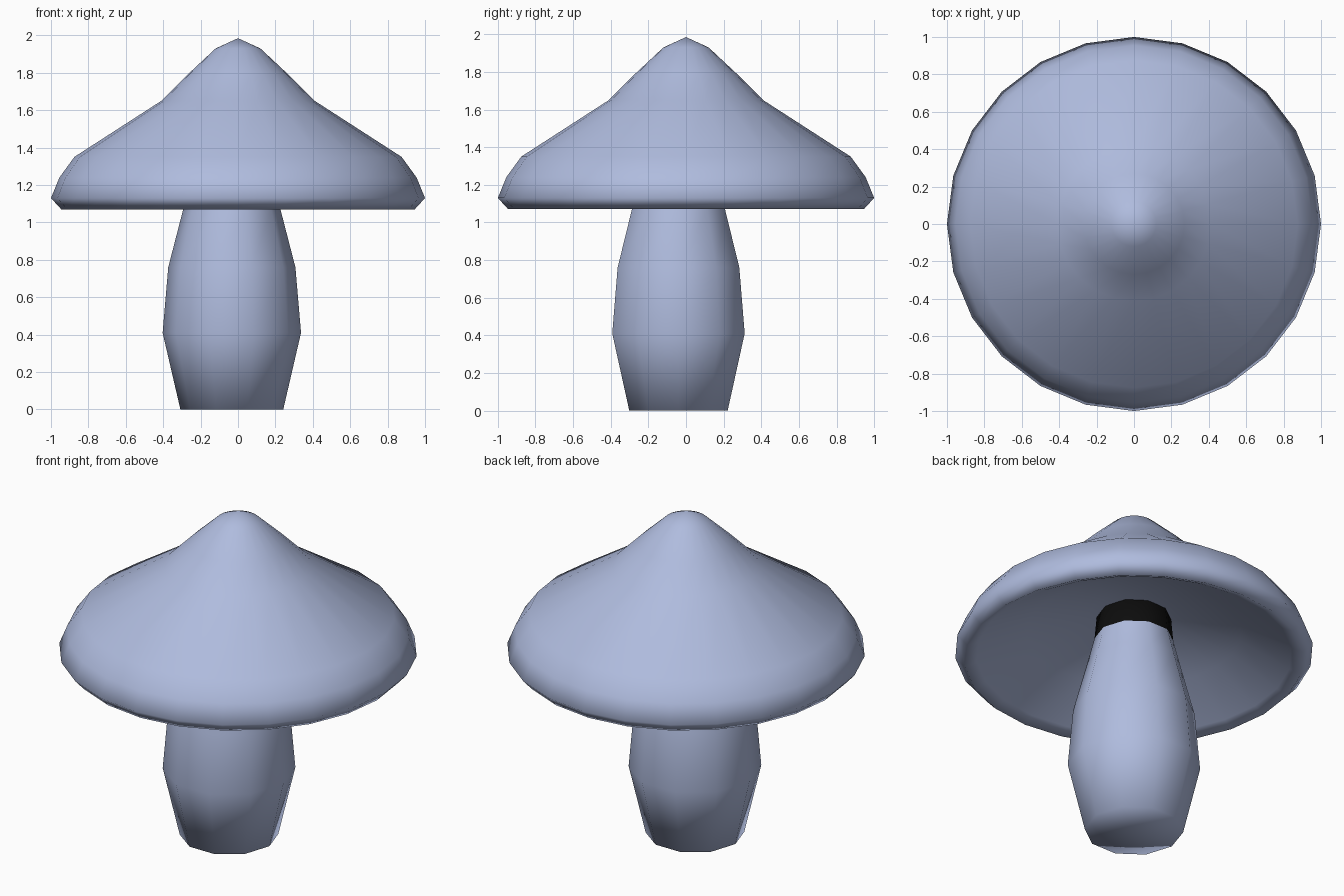
import bpy, bmesh
from math import cos, sin, tau

cube = bpy.data.objects.get("Cube")
if cube:
    bpy.data.objects.remove(cube, do_unlink=True)


def material(name, color):
    mat = bpy.data.materials.new(name)
    mat.use_nodes = True
    mat.diffuse_color = color
    bsdf = next(n for n in mat.node_tree.nodes if n.type == "BSDF_PRINCIPLED")
    bsdf.inputs["Base Color"].default_value = color
    return mat


def lathe(name, profile, sides, mats, center=(0, 0), turn=0.0):
    """Revolve (radius, z) points; a zero radius becomes a single pole."""
    bm = bmesh.new()
    rings = []
    for r, z in profile:
        count = sides if r else 1
        rings.append([bm.verts.new((center[0] + r * cos(tau * (i + turn) / sides),
                                    center[1] + r * sin(tau * (i + turn) / sides), z))
                      for i in range(count)])
    for low, high in zip(rings, rings[1:]):
        for i in range(sides):
            j = (i + 1) % sides
            quad = [low[i % len(low)], low[j % len(low)],
                    high[j % len(high)], high[i % len(high)]]
            bm.faces.new(list(dict.fromkeys(quad)))
    bmesh.ops.recalc_face_normals(bm, faces=bm.faces)
    for face in bm.faces:
        face.smooth = True
    mesh = bpy.data.meshes.new(name)
    bm.to_mesh(mesh)
    bm.free()
    for mat in mats:
        mesh.materials.append(mat)
    obj = bpy.data.objects.new(name, mesh)
    bpy.context.collection.objects.link(obj)
    return obj


blue = material("pale_blue", (0.43, 0.50, 0.73, 1))
black = material("black", (0.004, 0.004, 0.004, 1))

# Cap: hollow underside, rolled rim, pointed dome
lathe("cap", [(0, 1.39), (0.25, 1.36), (0.6, 1.25), (0.88, 1.1), (0.945, 1.07),
              (1.0, 1.13), (0.955, 1.24), (0.875, 1.35), (0.41, 1.65),
              (0.27, 1.79), (0.12, 1.93), (0, 1.985)], 24, [blue])

# Stem: slightly off-centre bulging column, with a dark collar under the cap
stem = lathe("stem", [(0, 0), (0.275, 0), (0.37, 0.41), (0.34, 0.76), (0.26, 1.07),
                      (0.22, 1.23), (0.205, 1.4), (0, 1.42)], 10, [blue, black],
             center=(-0.033, -0.04))
for poly in stem.data.polygons:
    poly.material_index = int(poly.center.z > 1.23)
